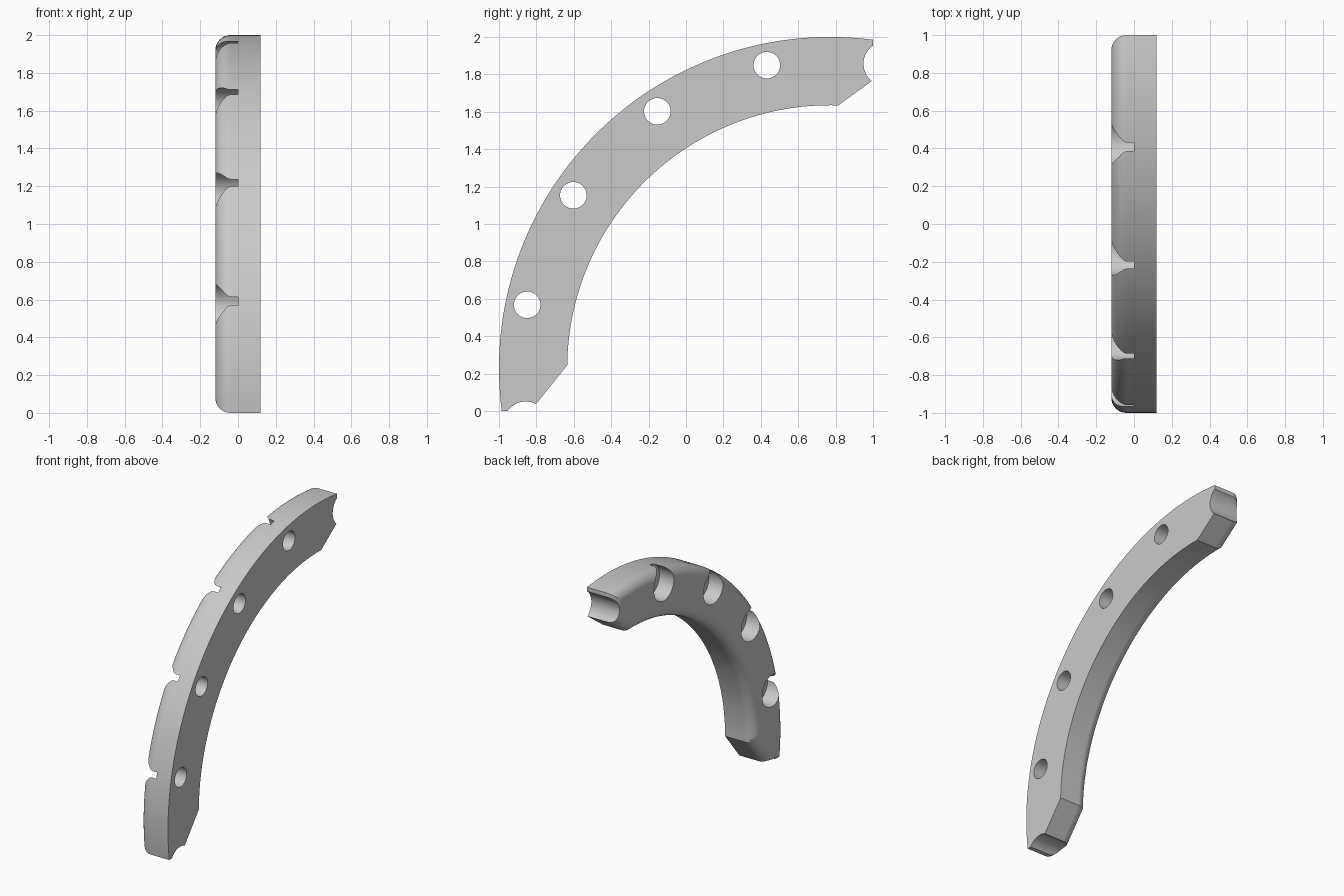
import bpy, bmesh
from math import radians, degrees, cos, sin, acos, asin, sqrt, pi
from mathutils import Matrix, Vector

cube = bpy.data.objects.get("Cube")
if cube:
    bpy.data.objects.remove(cube, do_unlink=True)

CENTRE = Vector((0.77, 0.23))  # centre of the arcs in the y-z plane
R_OUT, R_IN, R_HOLES = 1.77, 1.405, 1.654
HALF, FILLET = 0.12, 0.08
BORE, HOLE = 0.118, 0.071
HOLE_START, HOLE_STEP = 79.65, 22.14


def on_arc(radius, angle):
    a = radians(angle)
    return CENTRE + radius * Vector((cos(a), sin(a)))


def arc(radius, start, end, steps):
    return [on_arc(radius, start + (end - start) * i / steps) for i in range(steps + 1)]


def chamfer(start, end, side, axis, limit, inset):
    """Inset slanted edge: where it leaves the inner arc (as an angle) and meets the end plane."""
    u = (end - start).normalized()
    p = start + side * inset * Vector((-u.y, u.x))
    w = p - CENTRE
    b = w.dot(u)
    s = -b + sqrt(b * b - w.length_squared + (R_IN + inset) ** 2)
    on_inner = w + u * s
    angle = degrees(acos(on_inner.x / on_inner.length))
    return angle, p + u * ((limit - p[axis]) / u[axis])


def outline(inset):
    """Outline of the curved segment, moved inwards by the inset."""
    r = R_OUT - inset
    first = degrees(acos((1 - inset - CENTRE.x) / r))
    last = 180 - degrees(asin((inset - CENTRE.y) / r))
    top_angle, top_corner = chamfer(Vector((0.815, 1.635)), Vector((1, 1.769)),
                                    1, 0, 1 - inset, inset)
    low_angle, low_corner = chamfer(Vector((-0.635, 0.245)), Vector((-0.832, 0)),
                                    -1, 1, inset, inset)
    return (arc(r, first, last, 72) + [low_corner]
            + arc(R_IN + inset, low_angle, top_angle, 60) + [top_corner])


def make_material(name, colour):
    mat = bpy.data.materials.new(name)
    mat.use_nodes = True
    mat.diffuse_color = colour
    mat.node_tree.nodes["Principled BSDF"].inputs["Base Color"].default_value = colour
    return mat


def drill(obj, centre, radius, x0, x1):
    """Cut a round hole along x."""
    bm = bmesh.new()
    place = Matrix.Translation(((x0 + x1) / 2, *centre)) @ Matrix.Rotation(pi / 2, 4, 'Y')
    bmesh.ops.create_cone(bm, cap_ends=True, segments=48, radius1=radius, radius2=radius,
                          depth=x1 - x0, matrix=place)
    mesh = bpy.data.meshes.new("drill")
    bm.to_mesh(mesh)
    bm.free()
    cutter = bpy.data.objects.new("drill", mesh)
    cutter.hide_render = True
    bpy.context.collection.objects.link(cutter)
    mod = obj.modifiers.new("Hole", 'BOOLEAN')
    mod.operation, mod.solver, mod.object = 'DIFFERENCE', 'EXACT', cutter
    bpy.context.view_layer.objects.active = obj
    bpy.ops.object.modifier_apply(modifier=mod.name)
    bpy.data.objects.remove(cutter, do_unlink=True)


# Curved segment: stacked outlines that round the rim on one side only
layers = []
for i in range(9):
    t = pi / 2 * i / 8
    layers.append((-HALF + FILLET * (1 - cos(t)), FILLET * (1 - sin(t))))
layers.append((HALF, 0))

bm = bmesh.new()
rings = [[bm.verts.new((x, p.x, p.y)) for p in outline(inset)] for x, inset in layers]
for a, b in zip(rings, rings[1:]):
    for i in range(len(a)):
        bm.faces.new((a[i - 1], a[i], b[i], b[i - 1]))
bm.faces.new(rings[0])
bm.faces.new(rings[-1])
bmesh.ops.recalc_face_normals(bm, faces=bm.faces)
mesh = bpy.data.meshes.new("curved_segment")
bm.to_mesh(mesh)
bm.free()
segment = bpy.data.objects.new("curved_segment", mesh)
bpy.context.collection.objects.link(segment)
mesh.materials.append(make_material("plain grey", (0.59, 0.59, 0.59, 1)))

# Bolt holes with counterbores, and half-round notches in both ends
for i in range(6):
    centre = on_arc(R_HOLES, HOLE_START + HOLE_STEP * i)
    if i in (0, 5):
        drill(segment, centre, BORE, -0.3, 0.3)
    else:
        drill(segment, centre, BORE, -0.3, 0.0)
        drill(segment, centre, HOLE, -0.3, 0.3)

# Smooth curved faces, crisp edges
bpy.ops.object.select_all(action='DESELECT')
segment.select_set(True)
bpy.context.view_layer.objects.active = segment
bpy.ops.object.shade_smooth_by_angle(angle=radians(30))
weighted = segment.modifiers.new("Even shading", 'WEIGHTED_NORMAL')
weighted.keep_sharp = True
